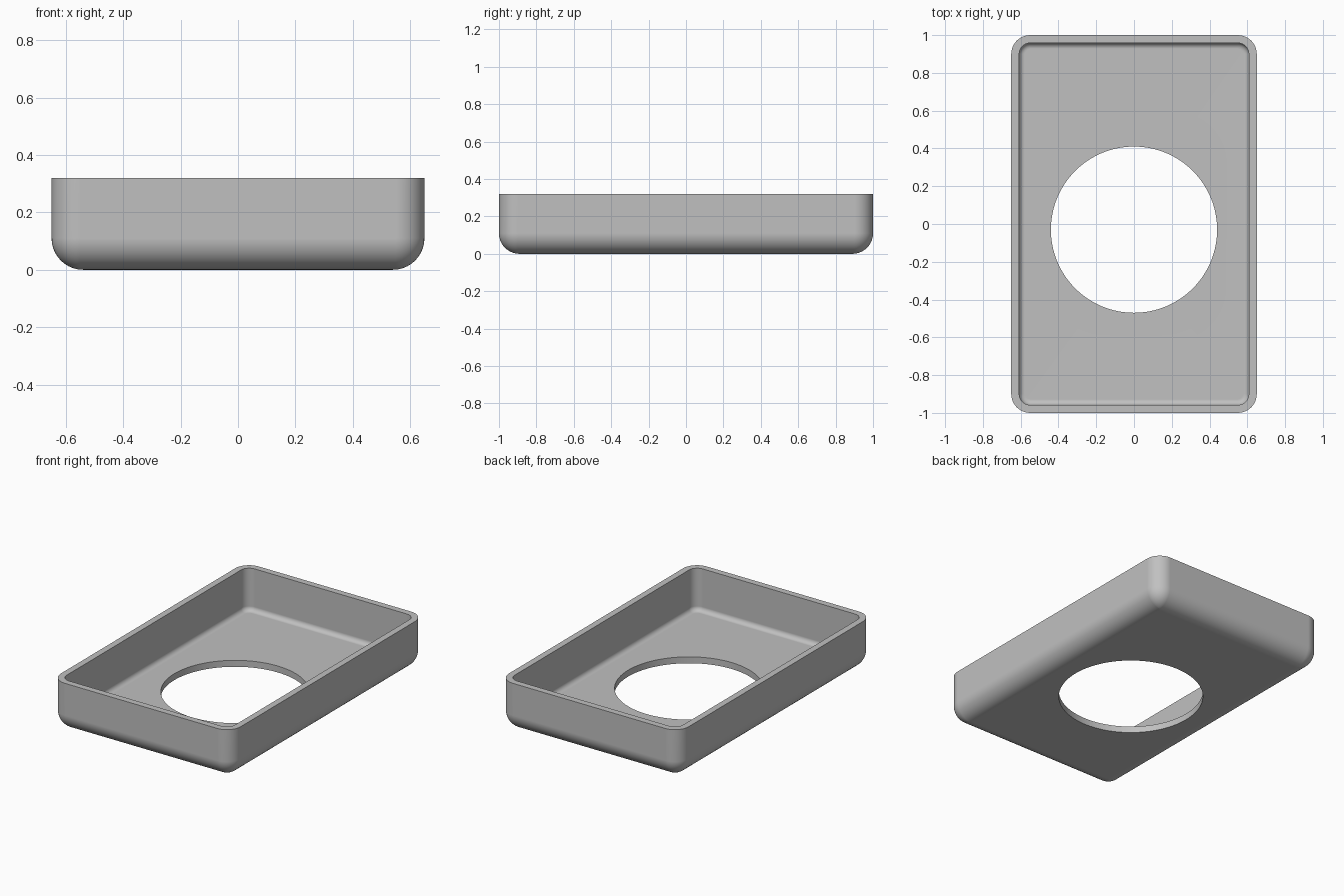
import bpy, bmesh
from math import sin, cos, pi, radians

cube = bpy.data.objects.get("Cube")
if cube:
    bpy.data.objects.remove(cube, do_unlink=True)

HALF_X, HALF_Y, HEIGHT = 0.65, 1.0, 0.32
WALL, FLOOR = 0.042, 0.042
CORNER, OUTER_FILLET, INNER_FILLET = 0.1, 0.11, 0.03
HOLE_Y, HOLE_R = -0.03, 0.44
STEPS = 10

grey = bpy.data.materials.new("grey_plastic")
grey.use_nodes = True
colour = (0.53, 0.53, 0.53, 1)
grey.diffuse_color = colour
grey.node_tree.nodes["Principled BSDF"].inputs["Base Color"].default_value = colour

bm = bmesh.new()


def ring(points):
    """Closed loop of vertices joined by edges."""
    verts = [bm.verts.new(p) for p in points]
    edges = [bm.edges.new((v, verts[i - 1])) for i, v in enumerate(verts)]
    return verts, edges


def rounded_rectangle(inset, z):
    r = max(CORNER - inset, 0.004)
    cx, cy = HALF_X - inset - r, HALF_Y - inset - r
    points = []
    for k, (sx, sy) in enumerate([(1, 1), (-1, 1), (-1, -1), (1, -1)]):
        for i in range(STEPS + 1):
            a = (k + i / STEPS) * pi / 2
            points.append((sx * cx + r * cos(a), sy * cy + r * sin(a), z))
    return ring(points)


def circle(z, n=128):
    return ring([(HOLE_R * cos(2 * pi * i / n), HOLE_Y + HOLE_R * sin(2 * pi * i / n), z)
                 for i in range(n)])


def skin(a, b):
    n = len(a)
    for i in range(n):
        bm.faces.new((a[i - 1], a[i], b[i], b[i - 1]))


# Wall section: outer fillet, rim, then inner fillet
section = []
for i in range(STEPS + 1):
    a = i / STEPS * pi / 2
    section.append((OUTER_FILLET * (1 - sin(a)), OUTER_FILLET * (1 - cos(a))))
section += [(0, HEIGHT), (WALL, HEIGHT)]
for i in range(STEPS + 1):
    a = i / STEPS * pi / 2
    section.append((WALL + INNER_FILLET * (1 - cos(a)), FLOOR + INNER_FILLET * (1 - sin(a))))

rings = [rounded_rectangle(*p) for p in section]
for lower, upper in zip(rings, rings[1:]):
    skin(lower[0], upper[0])

# Floor with its round opening
under, over = circle(0), circle(FLOOR)
skin(under[0], over[0])
for border, opening in ((rings[0], under), (rings[-1], over)):
    bmesh.ops.triangle_fill(bm, edges=border[1] + opening[1], use_beauty=True)
bmesh.ops.recalc_face_normals(bm, faces=bm.faces)

mesh = bpy.data.meshes.new("open_tray")
bm.to_mesh(mesh)
bm.free()
mesh.materials.append(grey)
tray = bpy.data.objects.new("open_tray", mesh)
bpy.context.collection.objects.link(tray)

# Smooth fillets with crisp rim and opening
bpy.context.view_layer.objects.active = tray
tray.select_set(True)
bpy.ops.object.shade_smooth_by_angle(angle=radians(35))
weighted = tray.modifiers.new("weighted_normals", 'WEIGHTED_NORMAL')
weighted.keep_sharp = True
